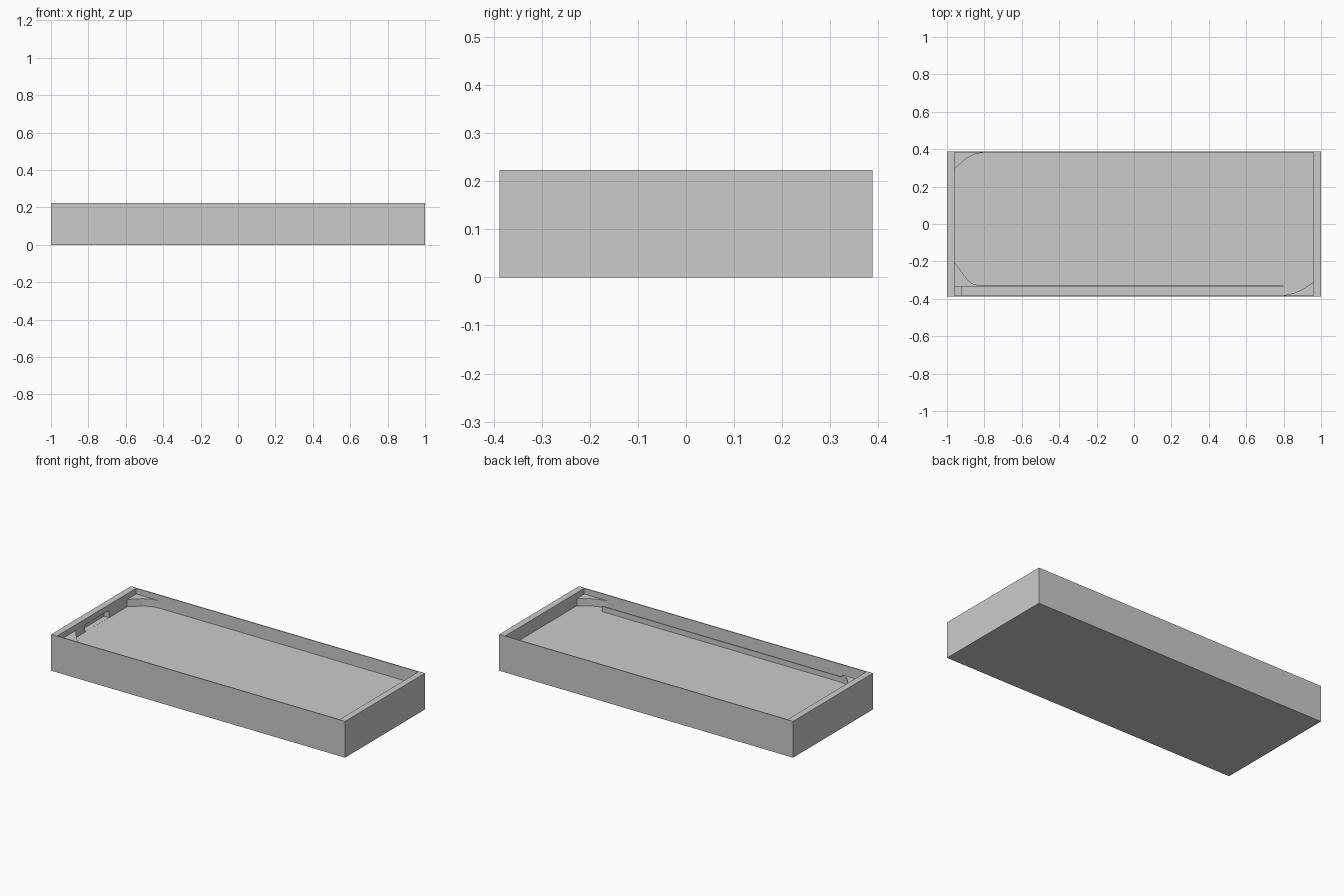
import bpy, bmesh

if "Cube" in bpy.data.objects:
    bpy.data.objects.remove(bpy.data.objects["Cube"])

W, D, H = 1.0, 0.388, 0.223      # half length, half depth, height
IX, IY = 0.96, 0.382             # inner half sizes
FLOOR, LEDGE = 0.143, 0.188      # floor height, top of inner guides


def prism(name, outline, z0, z1):
    """Extrude a flat outline from z0 to z1."""
    bm = bmesh.new()
    face = bm.faces.new([bm.verts.new((x, y, z0)) for x, y in outline])
    new = bmesh.ops.extrude_face_region(bm, geom=[face])["geom"]
    top = [v for v in new if isinstance(v, bmesh.types.BMVert)]
    bmesh.ops.translate(bm, verts=top, vec=(0, 0, z1 - z0))
    bmesh.ops.recalc_face_normals(bm, faces=bm.faces)
    mesh = bpy.data.meshes.new(name)
    bm.to_mesh(mesh)
    bm.free()
    ob = bpy.data.objects.new(name, mesh)
    bpy.context.collection.objects.link(ob)
    return ob


def box(name, x0, x1, y0, y1, z0, z1):
    return prism(name, [(x0, y0), (x1, y0), (x1, y1), (x0, y1)], z0, z1)


def cut(target, cutter):
    mod = target.modifiers.new("cut", "BOOLEAN")
    mod.operation, mod.solver, mod.object = "DIFFERENCE", "EXACT", cutter
    cutter.hide_render = True
    cutter.hide_set(True)


# Open tray with a raised floor and a shallow slot in the left end wall
tray = box("tray", -W, W, -D, D, 0, H)
cut(tray, box("tray_cutter", -IX, IX, -IY, IY, FLOOR, H + 0.1))
cut(tray, box("slot_cutter", -0.994, -IX + 0.02, -0.117, 0.117, FLOOR + 0.0005, LEDGE))

# Curved corner guides
prism("back_left_guide", [(-IX, 0.295), (-0.895, 0.352), (-0.85, 0.375),
                          (-0.80, IY), (-IX, IY)], FLOOR, LEDGE)
prism("front_right_guide", [(IX, -0.31), (0.91, -0.345), (0.86, -0.368),
                            (0.80, -IY), (IX, -IY)], FLOOR, LEDGE)
prism("front_left_guide", [(-IX, -0.205), (-0.89, -0.298), (-0.868, -0.317),
                           (-0.83, -0.328), (-0.83, -0.335), (-IX, -0.335)], FLOOR, LEDGE)

# Lane divider and the stop block at the end of the lane
box("lane_divider", -0.83, 0.80, -0.335, -0.328, FLOOR, 0.176)
box("lane_stop", -IX, -0.92, -IY, -0.335, FLOOR, 0.176)
